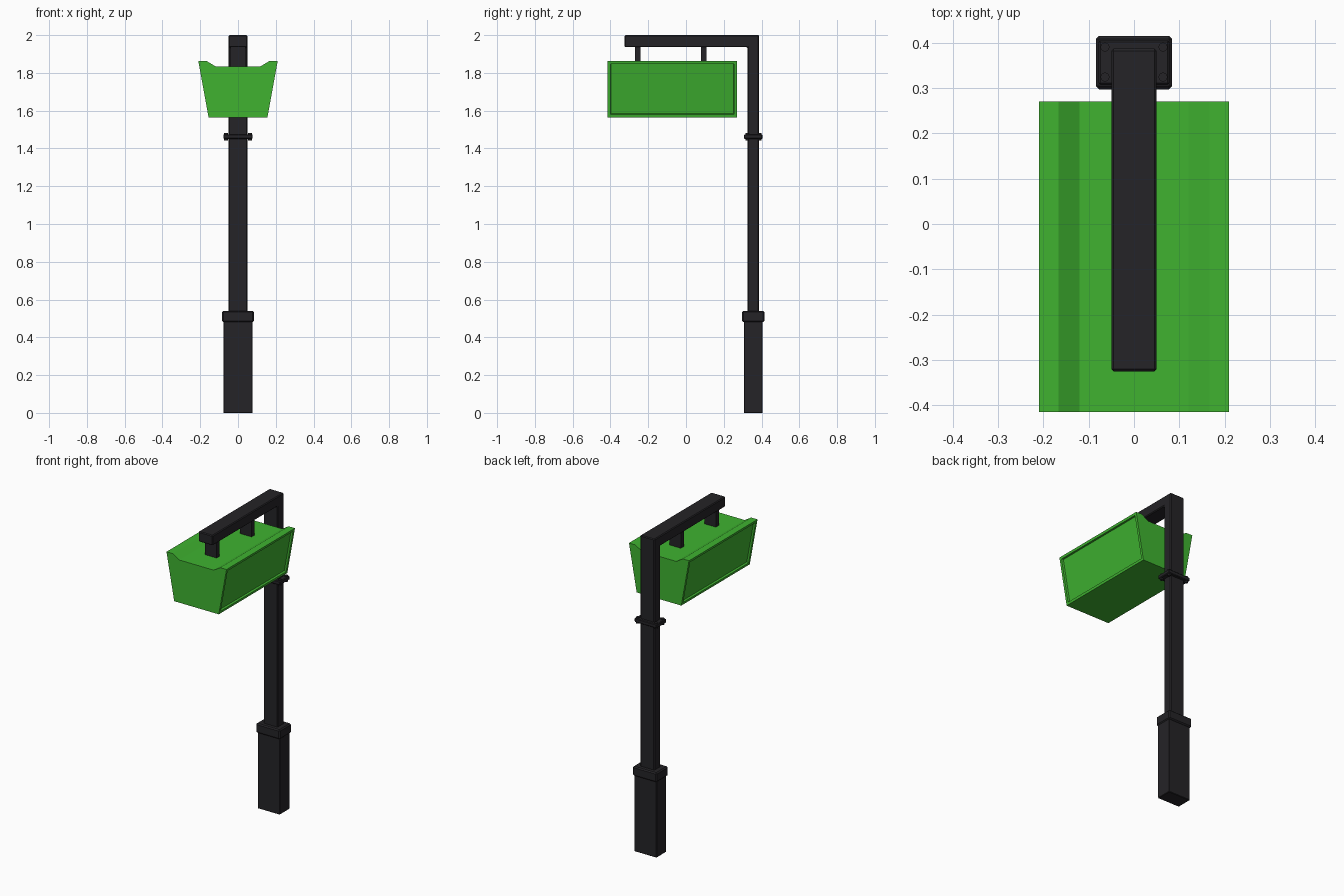
import bpy, bmesh
from mathutils import Vector

if "Cube" in bpy.data.objects:
    bpy.data.objects.remove(bpy.data.objects["Cube"])


def material(name, rgb):
    m = bpy.data.materials.new(name)
    m.diffuse_color = (*rgb, 1)
    m.use_nodes = True
    m.node_tree.nodes["Principled BSDF"].inputs["Base Color"].default_value = m.diffuse_color
    return m


BLACK = material("black_metal", (0.018, 0.017, 0.020))
GREEN = material("green_panel", (0.05, 0.45, 0.03))


def finish(bm, name, mat, bevel=0):
    bmesh.ops.recalc_face_normals(bm, faces=bm.faces)
    mesh = bpy.data.meshes.new(name)
    bm.to_mesh(mesh)
    bm.free()
    mesh.materials.append(mat)
    ob = bpy.data.objects.new(name, mesh)
    bpy.context.collection.objects.link(ob)
    if bevel:
        mod = ob.modifiers.new("bevel", 'BEVEL')
        mod.width = bevel
        mod.segments = 1
    return ob


def box(name, lo, hi, mat=BLACK, bevel=0):
    bm = bmesh.new()
    bmesh.ops.create_cube(bm, size=1)
    for v in bm.verts:
        v.co = Vector([(a + b) / 2 + c * (b - a) for a, b, c in zip(lo, hi, v.co)])
    return finish(bm, name, mat, bevel)


def extrude(points, offset):
    bm = bmesh.new()
    face = bm.faces.new([bm.verts.new(p) for p in points])
    new = bmesh.ops.extrude_face_region(bm, geom=[face])["geom"]
    bmesh.ops.translate(bm, vec=offset, verts=[g for g in new if isinstance(g, bmesh.types.BMVert)])
    bmesh.ops.recalc_face_normals(bm, faces=bm.faces)
    return bm


# Post and overhead arm as one L-shaped profile
l_shape = [(0.325, 0.3), (0.387, 0.3), (0.387, 2.0), (-0.325, 2.0), (-0.325, 1.936), (0.325, 1.936)]
finish(extrude([(-0.05, y, z) for y, z in l_shape], (0.1, 0, 0)), "post_and_arm", BLACK, 0.005)

# Square base and its collar
box("base", (-0.078, 0.306, 0), (0.078, 0.406, 0.5), bevel=0.003)
box("base_collar", (-0.084, 0.297, 0.48), (0.084, 0.415, 0.54), bevel=0.007)

# Clamp plate on the post with four bolts
box("clamp_plate", (-0.078, 0.307, 1.45), (0.078, 0.405, 1.475), bevel=0.004)
for x in (-0.064, 0.064):
    for y in (0.324, 0.39):
        bm = bmesh.new()
        bmesh.ops.create_cone(bm, cap_ends=True, segments=12, radius1=0.01, radius2=0.01, depth=0.039)
        bmesh.ops.translate(bm, vec=(x, y, 1.4615), verts=bm.verts)
        finish(bm, "clamp_bolt", BLACK)

# Hangers between arm and sign
for y in (-0.256, 0.094):
    box("hanger", (-0.04, y - 0.015, 1.82), (0.04, y + 0.015, 1.95))

# Sign box: tapered profile with raised rims and recessed side panels
half = [(0.156, 1.565), (0.21, 1.863), (0.166, 1.863), (0.12, 1.835)]
outline = half + [(-x, z) for x, z in reversed(half)]
bm = extrude([(x, -0.415, z) for x, z in outline], (0, 0.685, 0))
bm.normal_update()
sides = [f for f in bm.faces if abs(f.normal.x) > 0.9]
bmesh.ops.inset_individual(bm, faces=sides, thickness=0.022)
bmesh.ops.inset_individual(bm, faces=sides, thickness=0.003, depth=-0.012)
finish(bm, "sign_box", GREEN)
